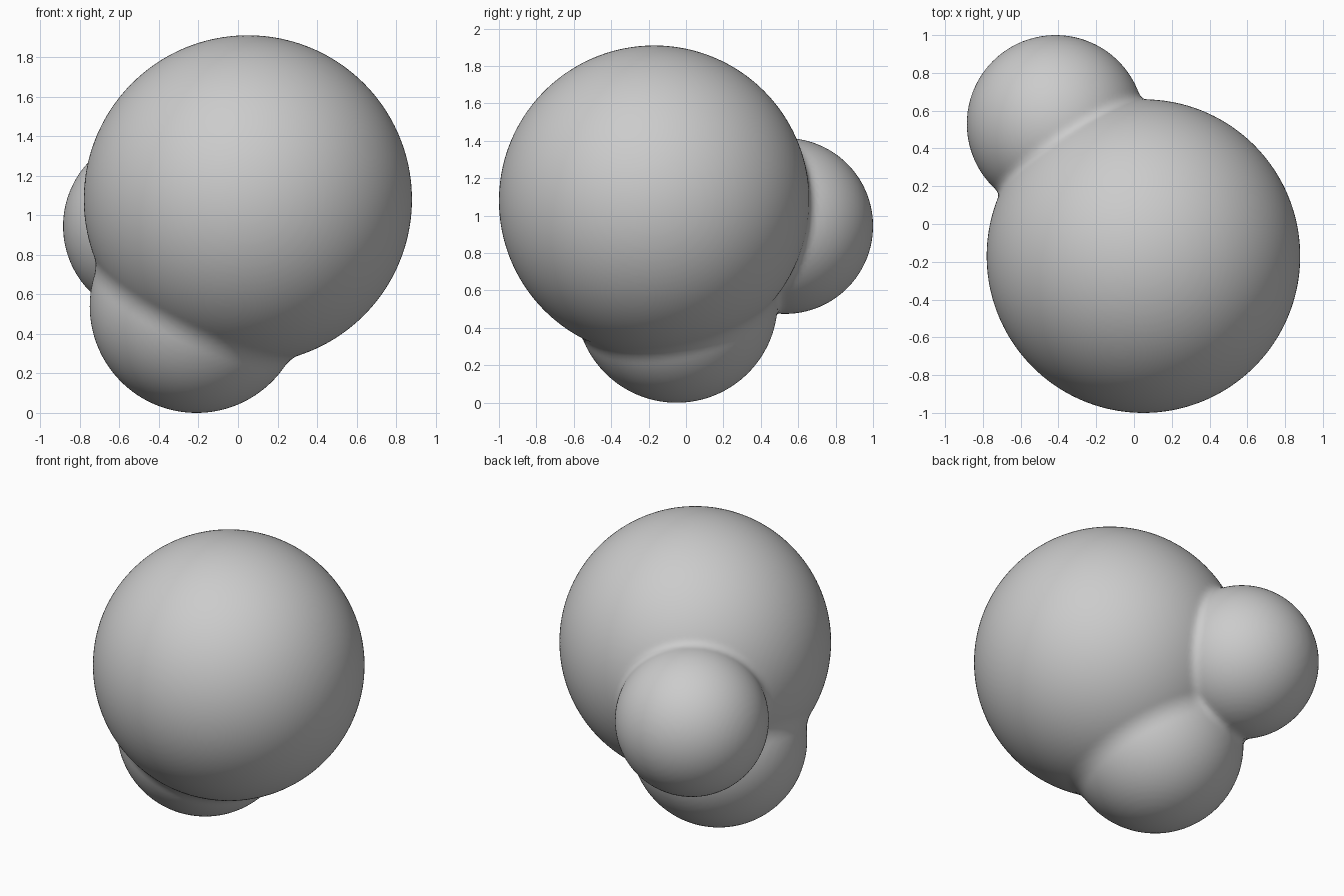
import bpy, bmesh
from mathutils import Vector, Matrix

if "Cube" in bpy.data.objects:
    bpy.data.objects.remove(bpy.data.objects["Cube"])

# Balls of the clustered body: centre, radius
BALLS = [
    (Vector((0.05, -0.17, 1.08)), 0.83),    # main ball
    (Vector((-0.415, 0.53, 0.945)), 0.47),  # back ball
    (Vector((-0.21, -0.05, 0.54)), 0.54),   # lower ball
]
BLEND = 0.05  # softness of the creases


def smooth_min(a, b):
    h = max(BLEND - abs(a - b), 0.0) / BLEND
    return min(a, b) - h * h * BLEND / 4


def distance(p):
    d = 10.0
    for centre, radius in BALLS:
        d = smooth_min(d, (p - centre).length - radius)
    return d


# Overlapping spheres in one mesh
bm = bmesh.new()
for centre, radius in BALLS:
    bmesh.ops.create_icosphere(bm, subdivisions=5, radius=radius,
                               matrix=Matrix.Translation(centre))
mesh = bpy.data.meshes.new("ball_cluster")
bm.to_mesh(mesh)
bm.free()
body = bpy.data.objects.new("ball_cluster", mesh)
bpy.context.collection.objects.link(body)
bpy.context.view_layer.objects.active = body
body.select_set(True)

# Fuse into a single skin
remesh = body.modifiers.new("fuse", 'REMESH')
remesh.mode = 'VOXEL'
remesh.voxel_size = 0.022
bpy.ops.object.modifier_apply(modifier=remesh.name)

# Settle the skin onto the softly blended surface
E = 0.001
AXES = [Vector((E, 0, 0)), Vector((0, E, 0)), Vector((0, 0, E))]
for v in body.data.vertices:
    p = v.co.copy()
    for _ in range(2):
        d = distance(p)
        grad = Vector([distance(p + a) - d for a in AXES])
        if grad.length > 1e-6:
            p -= grad.normalized() * d
    v.co = p

bpy.ops.object.shade_smooth()
